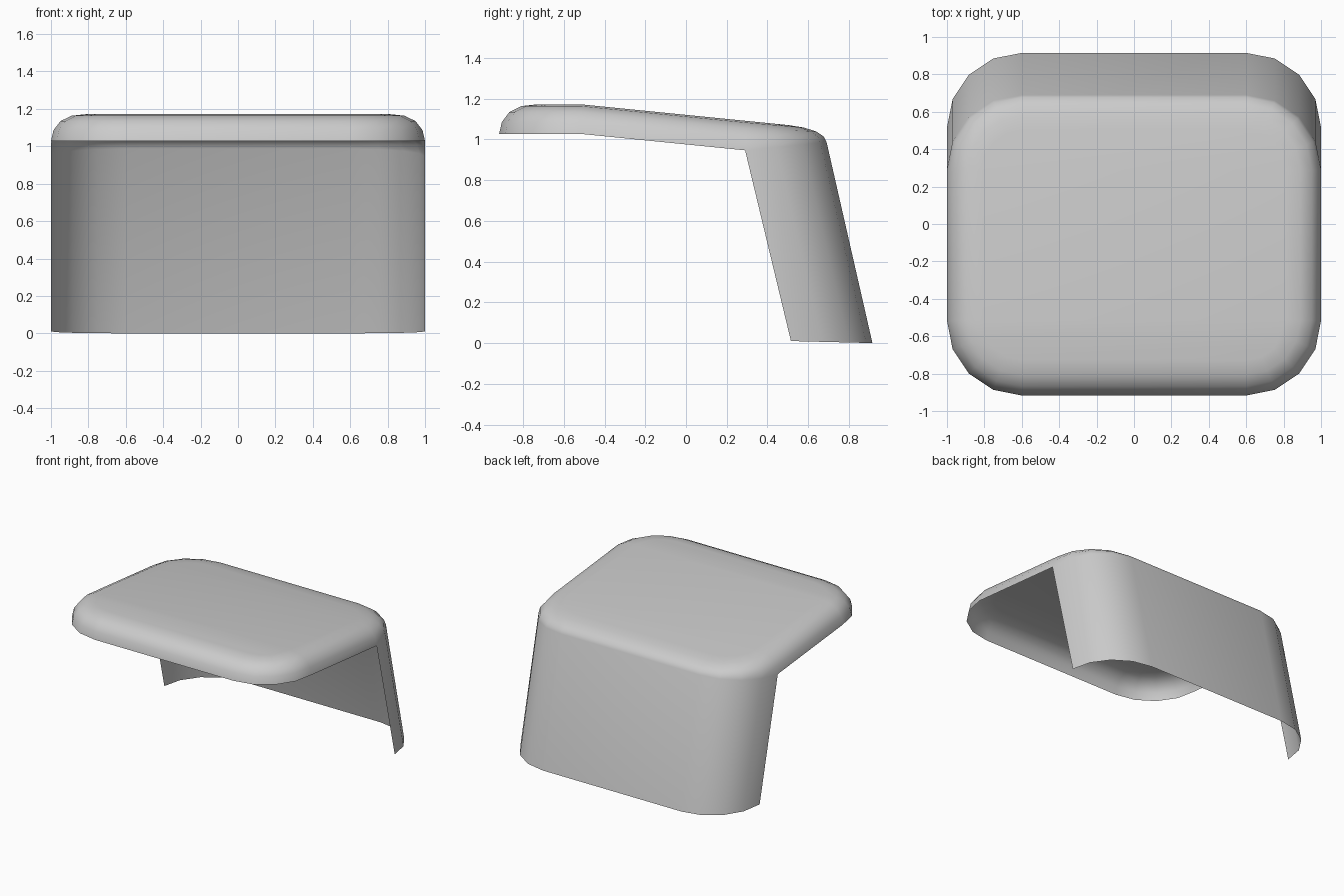
import bpy, bmesh, math

if "Cube" in bpy.data.objects:
    bpy.data.objects.remove(bpy.data.objects["Cube"])

R, CX, SEG = 0.4, 0.6, 4              # plan corner radius, corner centre, segments
FRONT_Y, BACK_Y, FOOT_Y = -0.517, 0.29, 0.515
SLOPE = 0.1


def deck_z(y):
    # level at the front, then sloping down towards the back
    return 1.027 - SLOPE * max(0.0, y - FRONT_Y)


def corner(cx, cy, start, r):
    # quarter arc, counter-clockwise
    return [(cx + r * math.cos(start + i * math.pi / 2 / SEG),
             cy + r * math.sin(start + i * math.pi / 2 / SEG)) for i in range(SEG + 1)]


def back_arc(cy, r):
    return corner(CX, cy, 0, r) + corner(-CX, cy, math.pi / 2, r)


def front_arc(cy, r):
    return corner(-CX, cy, math.pi, r) + corner(CX, cy, 1.5 * math.pi, r)


def rim_z(y):
    # lower rim, rising slightly where it runs into the back wall
    if y <= BACK_Y:
        return deck_z(y)
    return deck_z(BACK_Y) + 0.04 * (y - BACK_Y) / R


bm = bmesh.new()

# rounded edge of the top: rings of (inset, height fraction)
rings = []
base = back_arc(BACK_Y, R) + front_arc(FRONT_Y, R)
for inset, f in [(0, 0), (0.013, 0.4), (0.05, 0.74), (0.11, 0.94), (0.19, 1)]:
    pts = back_arc(BACK_Y, R - inset) + front_arc(FRONT_Y, R - inset)
    rings.append([bm.verts.new((x, y, rim_z(b[1]) * (1 - f) + (deck_z(y) + 0.145) * f))
                  for (x, y), b in zip(pts, base)])
n = len(base)
for lo, hi in zip(rings, rings[1:]):
    for i in range(n):
        j = (i + 1) % n
        bm.faces.new((lo[i], lo[j], hi[j], hi[i]))

# flat top: back, middle and front panels
h, top = n // 2, rings[-1]
bm.faces.new(top[:h])
bm.faces.new((top[0], top[h - 1], top[h], top[-1]))
bm.faces.new(top[h:])

# leaning back wall
foot = [bm.verts.new((x, y, 0.01 * (1 - (y - FOOT_Y) / R))) for x, y in back_arc(FOOT_Y, R)]
for i in range(h - 1):
    bm.faces.new((foot[i], foot[i + 1], rings[0][i + 1], rings[0][i]))

mesh = bpy.data.meshes.new("seat_shell")
bm.to_mesh(mesh)
bm.free()
shell = bpy.data.objects.new("seat_shell", mesh)
bpy.context.collection.objects.link(shell)
bpy.context.view_layer.objects.active = shell
shell.select_set(True)
bpy.ops.object.shade_smooth_by_angle(angle=math.radians(50))
